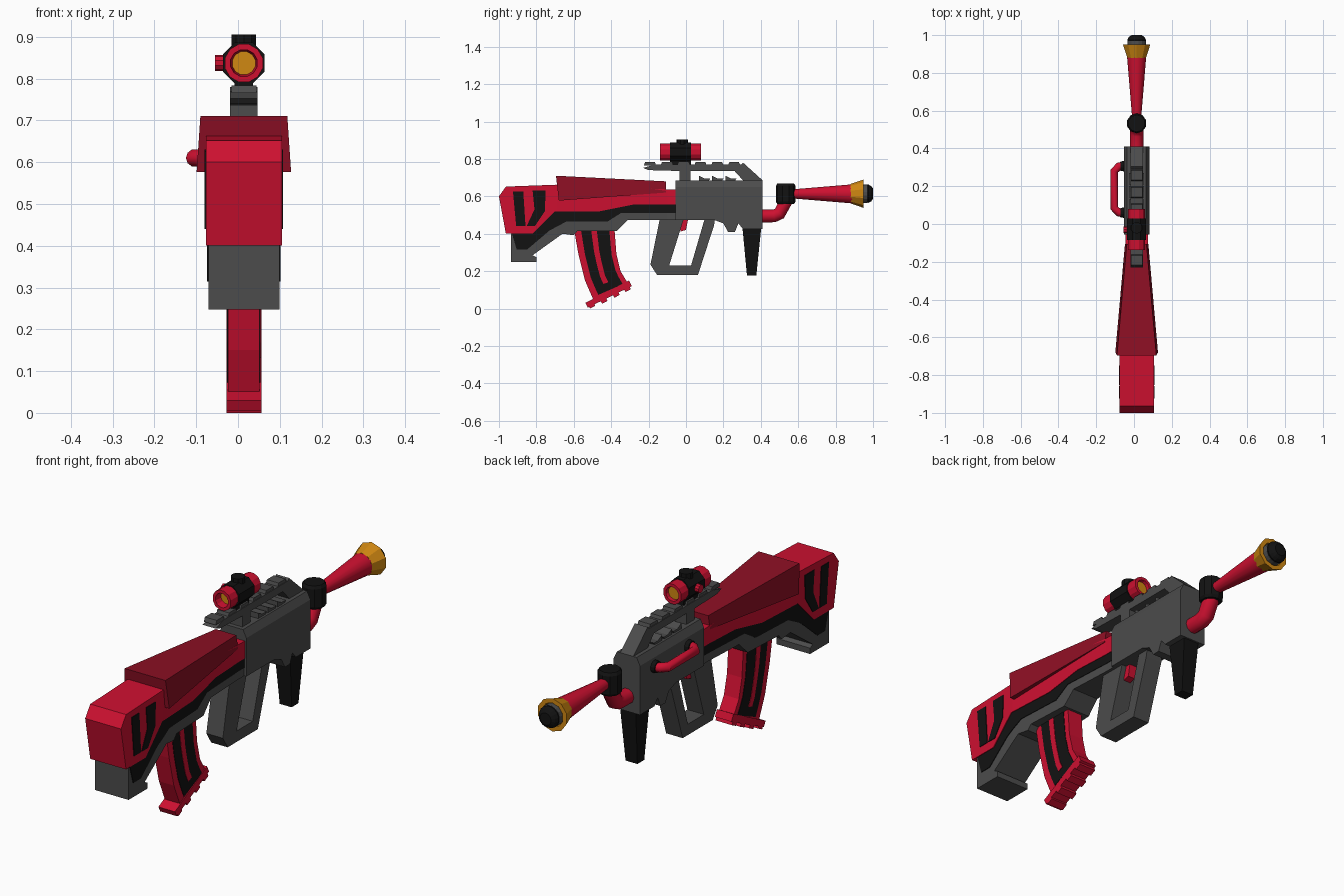
import bpy, bmesh, math
from mathutils import Vector

if "Cube" in bpy.data.objects:
    bpy.data.objects.remove(bpy.data.objects["Cube"])

CX = 0.014  # centre plane of the body


def material(name, rgb):
    m = bpy.data.materials.new(name)
    m.diffuse_color = [((c / 255 + 0.055) / 1.055) ** 2.4 if c > 10 else c / 3295 for c in rgb] + [1]
    m.use_nodes = True
    m.node_tree.nodes["Principled BSDF"].inputs["Base Color"].default_value = m.diffuse_color
    return m


RED = material("red", (205, 16, 48))
DARK = material("dark red", (141, 15, 36))
GREY = material("grey", (76, 76, 76))
BLACK = material("black", (18, 18, 18))
GOLD = material("gold", (208, 136, 18))


def finish(name, bm, mat, smooth=False):
    bmesh.ops.recalc_face_normals(bm, faces=bm.faces)
    me = bpy.data.meshes.new(name)
    bm.to_mesh(me)
    bm.free()
    ob = bpy.data.objects.new(name, me)
    bpy.context.collection.objects.link(ob)
    me.materials.append(mat)
    if smooth:
        bpy.ops.object.select_all(action='DESELECT')
        ob.select_set(True)
        bpy.context.view_layer.objects.active = ob
        bpy.ops.object.shade_smooth_by_angle(angle=math.radians(40))
    return ob


def stock_width(y):
    """Stock is full width at the rear and narrows towards the receiver."""
    t = min(max((y + 0.69) / 0.59, 0), 1)
    return 1 - 0.34 * t


def prism(name, polys, half, mat, taper=False):
    """Extrude one or more (y, z) outlines symmetrically across x."""
    bm = bmesh.new()
    if not isinstance(polys[0], list):
        polys = [polys]
    for poly in polys:
        f = bm.faces.new([bm.verts.new((-half, y, z)) for y, z in poly])
        r = bmesh.ops.extrude_face_region(bm, geom=[f], use_keep_orig=True)
        for v in r["geom"]:
            if isinstance(v, bmesh.types.BMVert):
                v.co.x = half
    if taper:
        bmesh.ops.triangulate(bm, faces=bm.faces)
        for y in (-0.69, -0.1):
            bmesh.ops.bisect_plane(bm, geom=bm.verts[:] + bm.edges[:] + bm.faces[:],
                                   plane_co=(0, y, 0), plane_no=(0, 1, 0))
    for v in bm.verts:
        v.co.x = CX + v.co.x * (stock_width(v.co.y) if taper else 1)
    return finish(name, bm, mat)


def loft(name, a, b, mat):
    """Join two four-cornered sections."""
    bm = bmesh.new()
    va, vb = [[bm.verts.new(p) for p in s] for s in (a, b)]
    bm.faces.new(va)
    bm.faces.new(vb)
    for i in range(4):
        j = (i + 1) % 4
        bm.faces.new((va[i], va[j], vb[j], vb[i]))
    return finish(name, bm, mat)


def lathe(name, profile, centre, axis, n, mat, smooth=False):
    """Revolve (distance, radius) pairs about an axis through centre."""
    bm = bmesh.new()
    rings = []
    for d, r in profile:
        ring = []
        for i in range(n):
            a = 2 * math.pi * (i + 0.5) / n
            u, w = r * math.cos(a), r * math.sin(a)
            p = {'X': (d, u, w), 'Y': (u, d, w), 'Z': (u, w, d)}[axis]
            ring.append(bm.verts.new(Vector(centre) + Vector(p)))
        rings.append(ring)
    bm.faces.new(rings[0])
    bm.faces.new(rings[-1])
    for a, b in zip(rings, rings[1:]):
        for i in range(n):
            j = (i + 1) % n
            bm.faces.new((a[i], a[j], b[j], b[i]))
    return finish(name, bm, mat, smooth)


def tube(name, pts, radius, mat):
    cu = bpy.data.curves.new(name, 'CURVE')
    cu.dimensions = '3D'
    cu.bevel_depth, cu.bevel_resolution, cu.use_fill_caps = radius, 3, True
    sp = cu.splines.new('POLY')
    sp.points.add(len(pts) - 1)
    for p, co in zip(sp.points, pts):
        p.co = (*co, 1)
    cu.materials.append(mat)
    ob = bpy.data.objects.new(name, cu)
    bpy.context.collection.objects.link(ob)
    bpy.ops.object.select_all(action='DESELECT')
    ob.select_set(True)
    bpy.context.view_layer.objects.active = ob
    bpy.ops.object.convert(target='MESH')
    bpy.ops.object.shade_smooth_by_angle(angle=math.radians(40))


# Stock: red shell, black inlay, grey lower frame
prism("stock_shell", [(-1.0, .60), (-.963, .652), (-.695, .662), (-.05, .635), (-.05, .556),
                      (-.28, .556), (-.46, .52), (-.70, .52), (-.82, .40), (-.963, .40)], .091, RED, True)
prism("stock_inlay", [(-.05, .58), (-.05, .512), (-.345, .512), (-.42, .465), (-.64, .465), (-.73, .417),
                      (-.85, .315), (-.905, .315), (-.936, .42), (-.80, .45), (-.70, .56)], .088, BLACK, True)
prism("stock_frame", [(-.936, .248), (-.80, .248), (-.80, .275), (-.82, .285), (-.66, .40), (-.60, .392),
                      (-.58, .415), (-.37, .415), (-.31, .474), (.0, .474), (.0, .53), (-.36, .53),
                      (-.70, .5), (-.80, .41), (-.936, .41)], .085, GREY, True)
prism("stock_slots", [[(-.925, .625), (-.87, .625), (-.858, .44), (-.908, .44)],
                      [(-.82, .63), (-.75, .63), (-.755, .52), (-.808, .44), (-.852, .44), (-.81, .53)]],
      .094, BLACK)

# Cheek rest, wide at the rear
loft("cheek_rest",
     [(CX - .113, -.68, .577), (CX + .113, -.68, .577), (CX + .104, -.695, .71), (CX - .104, -.695, .71)],
     [(CX - .062, -.107, .62), (CX + .062, -.107, .62), (CX + .052, -.107, .68), (CX - .052, -.107, .68)], DARK)

# Receiver with chamfered top
prism("receiver", [(-.055, .474), (.15, .474), (.20, .455), (.225, .41), (.262, .41), (.28, .455), (.305, .425),
                   (.41, .425), (.41, .65), (-.055, .65)], .067, GREY)
loft("receiver_top", [(CX - .067, -.055, .65), (CX + .067, -.055, .65), (CX + .067, .41, .65), (CX - .067, .41, .65)],
     [(CX - .05, -.055, .685), (CX + .05, -.055, .685), (CX + .05, .41, .685), (CX - .05, .41, .685)], GREY)
prism("receiver_fins", [[(y, .68), (y + .05, .68), (y + .06, .695), (y + .03, .695), (y, .71)]
                        for y in (.07, .14, .21)], .04, GREY)

# Carry rail: bar, rear post, front brace and raised teeth
prism("rail", [[(-.23, .752), (-.165, .77), (.305, .77), (.26, .735), (-.02, .735), (-.20, .74)],
               [(-.035, .68), (.025, .68), (.025, .745), (-.035, .745)],
               [(.26, .735), (.305, .78), (.41, .685), (.31, .68)]], .033, GREY)
prism("rail_teeth", [[(y, .765), (y + .065, .765), (y + .058, .784), (y + .007, .784)]
                     for y in (-.225, -.135, -.045, .045, .135, .225)], .03, GREY)

# Grip with closed hand guard, trigger, foregrip
prism("grip", [[(-.14, .48), (-.012, .48), (-.09, .23), (-.19, .235)],
               [(-.19, .235), (-.09, .23), (.027, .23), (.064, .18), (-.155, .18)],
               [(.027, .23), (.10, .48), (.155, .48), (.15, .445), (.064, .18)]], .042, GREY)
prism("trigger", [(-.035, .48), (.012, .48), (.0, .42), (-.03, .412)], .018, RED)
loft("foregrip", [(CX + sx * .04, y, .43) for sx, y in ((-1, .302), (1, .302), (1, .402), (-1, .402))],
     [(CX + sx * .03, y, .177) for sx, y in ((-1, .326), (1, .326), (1, .376), (-1, .376))], BLACK)

# Curved magazine, made of slices between its rear and front edges
REAR = [(-.605, .46), (-.575, .29), (-.54, .15), (-.49, .035)]
FRONT = [(-.385, .46), (-.372, .29), (-.35, .20), (-.305, .125)]


def edge(pts, t):
    a, b, c, d = [Vector(p) for p in pts]
    k = min(int(t * 3), 2)
    return (a, b, c, d)[k].lerp((a, b, c, d)[k + 1], t * 3 - k)


def mag_strip(s0, s1, t0, t1):
    ts = [t0 + (t1 - t0) * i / 6 for i in range(7)]
    side = [[tuple(edge(REAR, t).lerp(edge(FRONT, t), s)) for t in ts] for s in (s0, s1)]
    return side[0] + side[1][::-1]


prism("magazine", mag_strip(0, 1, 0, 1), .038, RED)
prism("magazine_inlay", mag_strip(.17, .87, .05, .93), .040, BLACK)
prism("magazine_stripe", mag_strip(.42, .56, .05, .80), .042, RED)
prism("magazine_base", [[(-.538, .03), (-.525, .005), (-.29, .12), (-.305, .15)]]
      + [[(y, z), (y + .012, z - .024), (y + .04, z - .01), (y + .03, z + .015)]
         for y, z in ((-.525, .024), (-.46, .05), (-.395, .082), (-.335, .112))], .042, RED)

# Bent pipe, black joint and flared muzzle
tube("bent_pipe", [(CX, .39, .495), (CX, .47, .495), (CX, .50, .508), (CX, .535, .575)], .036, RED)
lathe("pipe_joint", [(.56, .045), (.572, .053), (.655, .053), (.668, .045)], (CX, .533, 0), 'Z', 10, BLACK)
lathe("flared_barrel", [(.56, .024), (.89, .052)], (CX, 0, .613), 'Y', 16, RED, True)
lathe("muzzle_bell", [(.88, .052), (.95, .076), (.95, .055), (.935, .05)], (CX, 0, .614), 'Y', 10, GOLD)
lathe("muzzle_disc", [(.93, .05), (.968, .05)], (CX, 0, .614), 'Y', 16, GREY)
lathe("muzzle_tip", [(.95, .046), (.975, .05), (.99, .042), (1.0, .028)], (CX, 0, .614), 'Y', 16, BLACK)

# Side handle on the left
tube("side_handle", [(-.05, .055, .61), (-.08, .06, .61), (-.105, .085, .61),
                     (-.105, .28, .61), (-.08, .305, .61), (-.05, .31, .61)], .021, RED)
for y in (.06, .306):
    lathe("handle_mount", [(-.072, .026), (-.04, .03)], (0, y, .61), 'X', 12, BLACK)

# Scope: hollow-ended tube with lenses, octagonal clamp, knobs
lathe("scope_tube", [(-.10, .028), (-.138, .033), (-.138, .047), (.08, .047), (.08, .033), (.06, .03)],
      (CX, 0, .837), 'Y', 12, RED)
for y in (-.104, .06):
    lathe("scope_lens", [(y, .030), (y + .005, .030)], (CX, 0, .837), 'Y', 12, GOLD)
lathe("scope_clamp", [(-.085, .054), (.028, .054)], (CX, 0, .837), 'Y', 8, BLACK)
lathe("scope_top_knob", [(.87, .031), (.905, .031)], (CX, -.02, 0), 'Z', 10, BLACK)
lathe("scope_side_knob", [(-.055, .019), (-.03, .019)], (0, -.03, .837), 'X', 10, RED)
prism("scope_mount", [(-.085, .762), (.028, .762), (.028, .80), (-.085, .80)], .022, BLACK)
